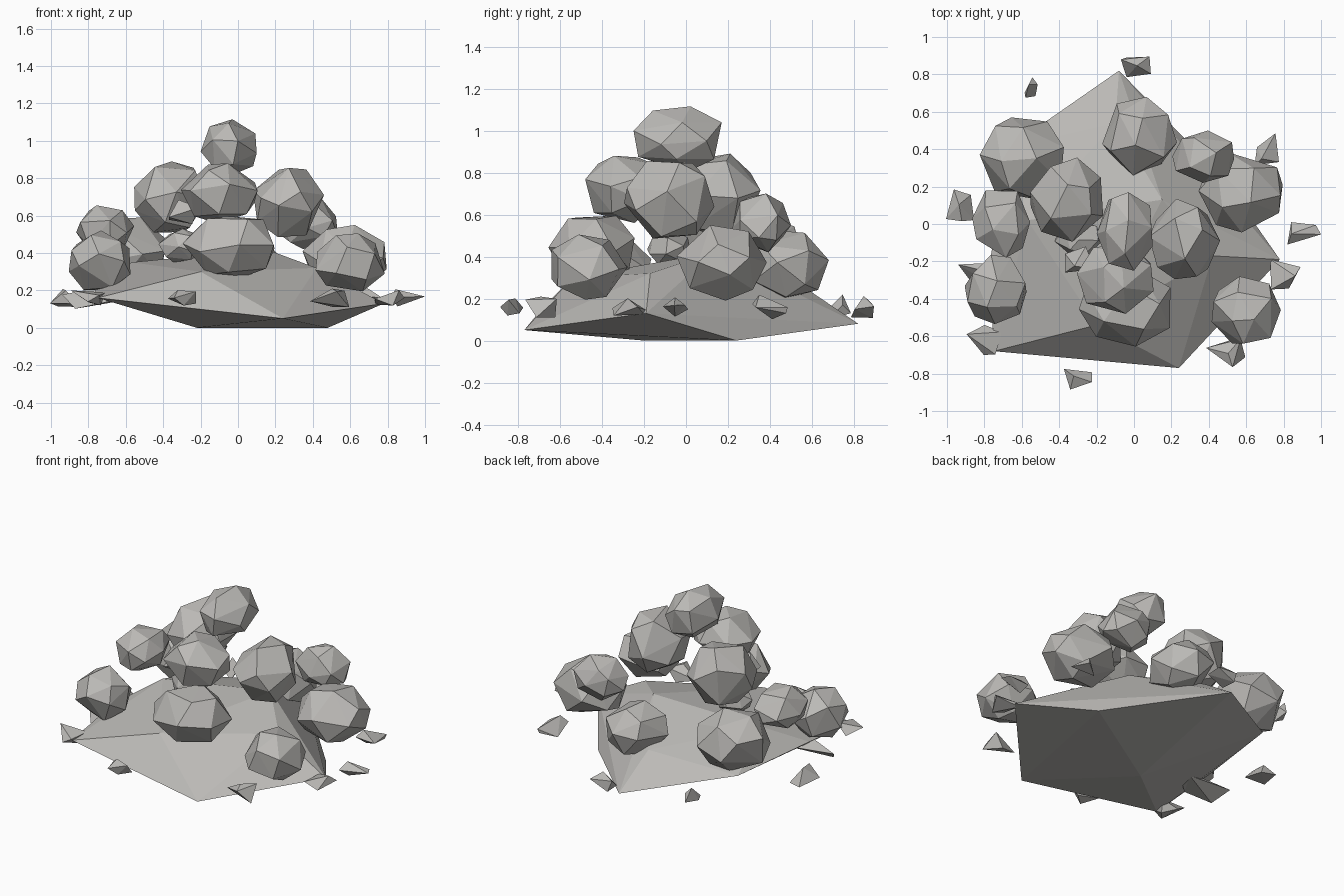
import bpy, bmesh, math, random
from mathutils import Vector, Euler

random.seed(7)

default_cube = bpy.data.objects.get("Cube")
if default_cube:
    bpy.data.objects.remove(default_cube, do_unlink=True)

# One stone colour for everything
stone = bpy.data.materials.new("grey_stone")
stone.use_nodes = True
stone_colour = (0.5, 0.49, 0.47, 1)
stone.diffuse_color = stone_colour
stone.node_tree.nodes["Principled BSDF"].inputs["Base Color"].default_value = stone_colour


def hull_object(name, points):
    """Flat-shaded convex stone wrapped around the points."""
    bm = bmesh.new()
    for point in points:
        bm.verts.new(point)
    result = bmesh.ops.convex_hull(bm, input=list(bm.verts))
    loose = {g for key in ("geom_interior", "geom_unused") for g in result[key]
             if isinstance(g, bmesh.types.BMVert)}
    bmesh.ops.delete(bm, geom=list(loose), context='VERTS')
    bmesh.ops.recalc_face_normals(bm, faces=list(bm.faces))
    mesh = bpy.data.meshes.new(name)
    bm.to_mesh(mesh)
    bm.free()
    mesh.materials.append(stone)
    obj = bpy.data.objects.new(name, mesh)
    bpy.context.collection.objects.link(obj)


def fit(points, centre, size):
    """Stretch the points so their bounds match the centre and size."""
    fitted = [Vector(centre) for point in points]
    for axis in range(3):
        values = [point[axis] for point in points]
        low, high = min(values), max(values)
        for target, value in zip(fitted, values):
            target[axis] += ((value - low) / (high - low) - 0.5) * size[axis]
    return fitted


def ball_points(count, jitter):
    """Evenly spread directions on a ball, shaken and turned at random."""
    turn = Euler([random.uniform(0, math.tau) for axis in range(3)]).to_matrix()
    golden_angle = math.pi * (3 - math.sqrt(5))
    points = []
    for index in range(count):
        height = 1 - 2 * (index + 0.5) / count
        radius = math.sqrt(1 - height * height)
        angle = golden_angle * index
        point = Vector((radius * math.cos(angle), radius * math.sin(angle), height))
        shake = Vector([random.uniform(-jitter, jitter) for axis in range(3)])
        points.append(turn @ (point + shake).normalized())
    return points


def stone_piece(name, centre, size, corners, jitter):
    """One stone; centre and size are in hundredths of a unit."""
    points = fit(ball_points(corners, jitter), Vector(centre) / 100, Vector(size) / 100)
    hull_object(name, points)


# Broad faceted mound under the pile: underside, rim, then upper corners
mound_points = [
    (0.48, 0.24, 0), (-0.22, -0.2, 0),
    (-0.75, -0.68, 0.16), (0.24, -0.77, 0.05), (0.78, -0.19, 0.13),
    (-0.08, 0.82, 0.08), (-0.67, 0.41, 0.2), (-0.77, -0.2, 0.22),
    (-0.2, -0.54, 0.3), (0.42, -0.17, 0.32), (0.15, 0.13, 0.42),
    (-0.57, 0.02, 0.35), (-0.1, 0.54, 0.27),
]
hull_object("ground_mound", mound_points)

# Boulders: centre and size
boulders = {
    "top_boulder": ((-5, -4, 96), (30, 42, 31)),
    "upper_right_boulder": ((-36, 13, 70), (39, 45, 38)),
    "upper_front_boulder": ((-10, -29, 72), (41, 38, 32)),
    "upper_left_boulder": ((27, -8, 67), (38, 43, 37)),
    "lower_front_boulder": ((-5, -45, 43), (49, 41, 33)),
    "front_right_boulder": ((-74, -35, 36), (33, 37, 32)),
    "middle_right_boulder": ((-71, 0, 52), (31, 36, 27)),
    "back_right_boulder": ((-60, 35, 40), (45, 44, 38)),
    "back_boulder": ((3, 47, 36), (40, 42, 33)),
    "back_left_boulder": ((37, 36, 56), (33, 28, 28)),
    "middle_left_boulder": ((57, 17, 37), (45, 43, 36)),
    "front_left_boulder": ((60, -46, 35), (37, 36, 31)),
    "inner_right_stone": ((-30, -8, 44), (25, 21, 18)),
}
for name, (centre, size) in boulders.items():
    stone_piece(name, centre, size, corners=17, jitter=0.16)

# Wedge-shaped chip caught between the upper boulders
stone_piece("wedged_chip", (-29, -19, 62), (16, 14, 13), corners=6, jitter=0.5)

# Loose chips scattered around the rim: centre x, y and size x, y
chips = {
    "right_chip": (-93, 10, 15, 17),
    "front_right_chip": (-80, -62, 19, 16),
    "front_chip": (-30, -83, 15, 11),
    "front_left_chip": (49, -69, 21, 15),
    "left_inner_chip": (81, -27, 16, 16),
    "left_outer_chip": (91, -5, 18, 12),
    "back_left_chip": (71, 40, 13, 17),
    "back_chip": (1, 84, 16, 11),
    "back_right_chip": (-55, 73, 7, 11),
    "tucked_right_chip": (-76, -28, 36, 16),
}
for name, (x, y, width, depth) in chips.items():
    thickness = random.uniform(8, 12)
    stone_piece(name, (x, y, 16), (width, depth, thickness), corners=6, jitter=0.5)
